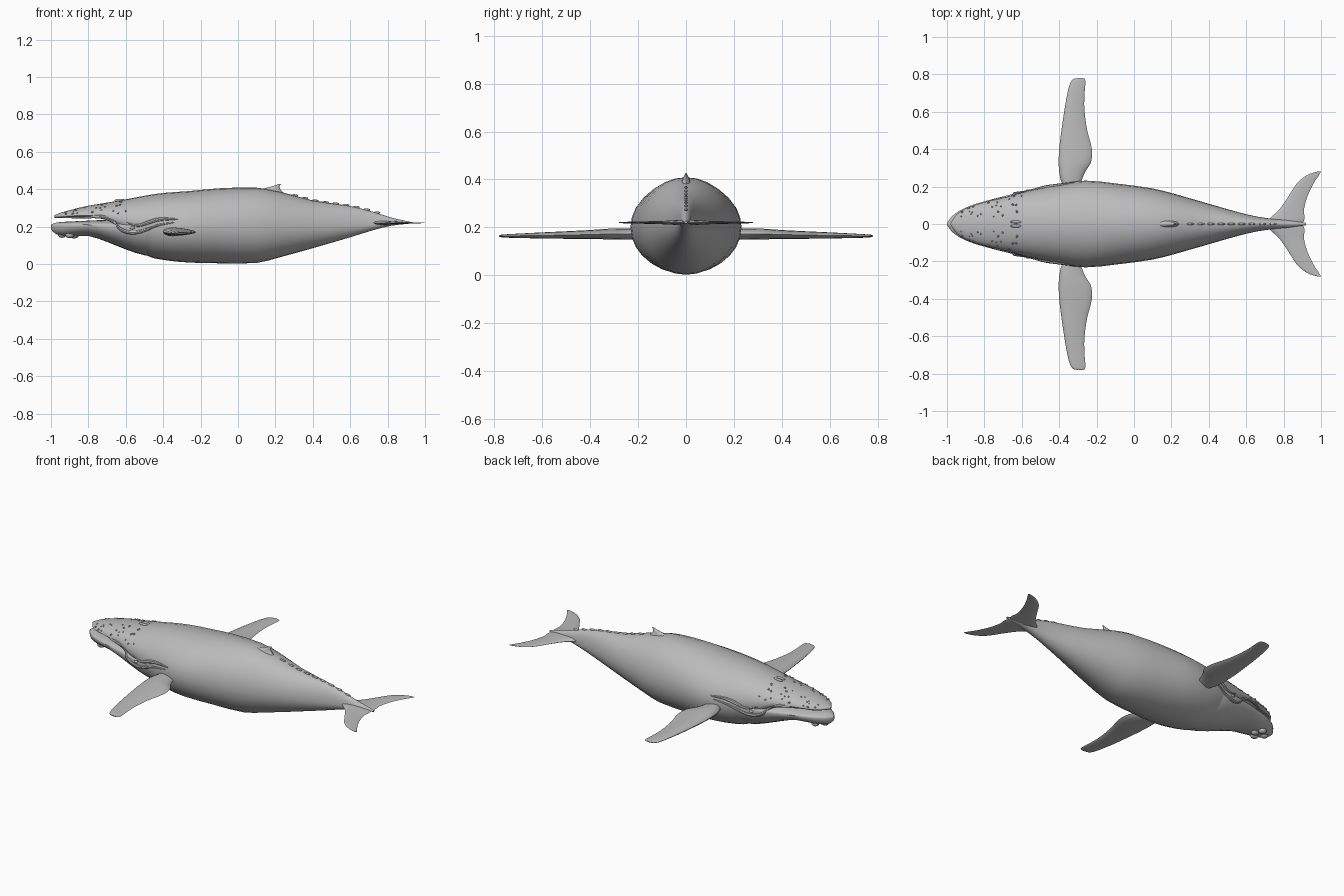
import bpy, bmesh, math, random
from mathutils import Vector, Matrix

if "Cube" in bpy.data.objects:
    bpy.data.objects.remove(bpy.data.objects["Cube"])
random.seed(4)

skin = bpy.data.materials.new("whale grey")
skin.use_nodes = True
GREY = (0.5, 0.5, 0.5, 1)
skin.diffuse_color = GREY
skin.node_tree.nodes["Principled BSDF"].inputs["Base Color"].default_value = GREY


def finish(name, bm):
    bmesh.ops.recalc_face_normals(bm, faces=bm.faces)
    mesh = bpy.data.meshes.new(name)
    bm.to_mesh(mesh)
    bm.free()
    mesh.materials.append(skin)
    obj = bpy.data.objects.new(name, mesh)
    bpy.context.collection.objects.link(obj)
    bpy.context.view_layer.objects.active = obj
    obj.select_set(True)
    bpy.ops.object.shade_smooth_by_angle(angle=math.radians(40))
    obj.select_set(False)
    return obj


def sample(table, t):
    """Smoothly interpolate table rows, keyed by their first column."""
    t = min(max(t, table[0][0]), table[-1][0])
    i = max(k for k in range(len(table) - 1) if table[k][0] <= t)
    a, b = table[i], table[i + 1]
    p, n = table[max(i - 1, 0)], table[min(i + 2, len(table) - 1)]
    h = b[0] - a[0]
    u = (t - a[0]) / h
    out = []
    for k in range(1, len(a)):
        m0 = (b[k] - p[k]) / (b[0] - p[0]) * h
        m1 = (n[k] - a[k]) / (n[0] - a[0]) * h
        out.append((2*u**3 - 3*u*u + 1) * a[k] + (u**3 - 2*u*u + u) * m0
                   + (3*u*u - 2*u**3) * b[k] + (u**3 - u*u) * m1)
    return out


def loft(name, rings):
    bm = bmesh.new()
    loops = [[bm.verts.new(p) for p in ring] for ring in rings]
    n = len(loops[0])
    for a, b in zip(loops, loops[1:]):
        for i in range(n):
            j = (i + 1) % n
            bm.faces.new((a[i], a[j], b[j], b[i]))
    bm.faces.new(loops[0])
    bm.faces.new(loops[-1][::-1])
    return finish(name, bm)


def steps(table, per):
    for a, b in zip(table, table[1:]):
        for k in range(per):
            yield a[0] + (b[0] - a[0]) * k / per
    yield table[-1][0]


def hull_point(table, x, ang):
    w, top, mid, low = sample(table, x)
    s = math.sin(ang)
    return Vector((x, w * math.cos(ang), mid + s * (top - mid if s > 0 else mid - low)))


def hull(name, table, sides=28):
    loft(name, [[hull_point(table, x, math.tau * i / sides) for i in range(sides)]
                for x in steps(table, 2)])


def blade(name, table, side, sides=14):
    """Lens-section fin; rows are span, leading x, trailing x, half thickness, z."""
    rings = []
    for y in steps(table, 3):
        lead, trail, thick, z = sample(table, y)
        ring = []
        for i in range(sides):
            a = math.tau * i / sides
            c = math.cos(a)
            ring.append(Vector(((lead + trail) / 2 - c * (trail - lead) / 2, side * y,
                                z + thick * math.sin(a) * (0.75 + 0.25 * c))))
        rings.append(ring)
    loft(name, rings)


# Body and upper jaw: x, half width, top, widest height, bottom
BODY = [
    (-.98, .006, .262, .255, .247), (-.95, .05, .274, .256, .245),
    (-.9, .083, .288, .257, .245), (-.8, .117, .312, .26, .245),
    (-.7, .14, .328, .25, .235), (-.62, .163, .342, .235, .15),
    (-.5, .192, .365, .215, .05), (-.4, .214, .38, .2, .022),
    (-.26, .232, .39, .2, .008), (-.1, .217, .405, .2, .004),
    (.1, .19, .408, .2, .006), (.22, .16, .388, .2, .035),
    (.4, .108, .34, .2, .085), (.6, .052, .31, .205, .143),
    (.72, .03, .28, .21, .18), (.82, .022, .248, .217, .205),
    (.92, .006, .226, .22, .216)]
hull("body", BODY)

# Lower jaw and throat
JAW = [
    (-1, .006, .21, .2, .185), (-.97, .045, .222, .205, .158),
    (-.9, .088, .227, .21, .148), (-.8, .121, .232, .21, .15),
    (-.7, .147, .236, .205, .118), (-.6, .171, .236, .2, .078),
    (-.5, .19, .24, .2, .047), (-.38, .19, .24, .2, .04)]
hull("lower_jaw", JAW)

# Pectoral flippers and tail flukes, mirrored across the body
FLIPPER = [
    (.17, -.36, -.29, .028, .172), (.23, -.39, -.28, .03, .172),
    (.28, -.4, -.26, .03, .172), (.33, -.403, -.23, .028, .172),
    (.4, -.4, -.225, .024, .17), (.5, -.388, -.25, .02, .168),
    (.61, -.372, -.265, .016, .166), (.69, -.358, -.265, .012, .165),
    (.75, -.342, -.26, .009, .164), (.775, -.325, -.263, .006, .164),
    (.781, -.3, -.275, .003, .164)]
FLUKE = [
    (0, .7, .9, .016, .22), (.03, .725, .912, .014, .22),
    (.075, .775, .908, .01, .22), (.155, .83, .93, .007, .22),
    (.22, .873, .962, .005, .22), (.255, .915, .985, .004, .22),
    (.272, .95, .995, .003, .22), (.28, .98, 1, .002, .22)]
for label, side in (("front", -1), ("back", 1)):
    blade(label + "_flipper", FLIPPER, side)
    blade(label + "_fluke", FLUKE, side)

# Dorsal fin: horizontal sections swept towards the tail
FIN = [(.36, .06, .26, .026), (.385, .09, .24, .022), (.402, .13, .225, .014),
       (.416, .185, .222, .008), (.428, .218, .231, .002)]
rings = []
for z in steps(FIN, 2):
    x0, x1, w = sample(FIN, z)
    rings.append([Vector(((x0 + x1) / 2 + math.cos(a) * (x1 - x0) / 2, w * math.sin(a), z))
                  for a in (math.tau * i / 12 for i in range(12))])
loft("dorsal_fin", rings)


def blobs(name, items, sub=1):
    """Ellipsoids given as (centre, (rx, ry, rz))."""
    bm = bmesh.new()
    for centre, radii in items:
        m = Matrix.Translation(centre) @ Matrix.Diagonal((*radii, 1))
        bmesh.ops.create_icosphere(bm, subdivisions=sub, radius=1, matrix=m)
    finish(name, bm)


# Tubercles on the snout
knobs = []
for _ in range(26):
    x, a = random.uniform(-.94, -.6), random.uniform(.25, 1.35)
    r = random.uniform(.004, .007)
    for ang in (a, math.pi - a):
        knobs.append((hull_point(BODY, x, ang), (r, r, r)))
blobs("snout_tubercles", knobs)

# Chin knobs, blowhole crest and low knuckles along the tail stock
blobs("chin_knobs", [(Vector((x, y, z)), (.025, .022, .018)) for x, y, z in
                     ((-.94, 0, .158), (-.9, .035, .156), (-.9, -.035, .156), (-.875, 0, .154))], 2)
blobs("blowhole", [(hull_point(BODY, -.63, math.pi / 2 + d), (.032, .008, .009))
                   for d in (-.07, .07)], 2)
blobs("tail_knuckles", [(hull_point(BODY, .3 + .055 * i, math.pi / 2), (.022, .006, .007))
                        for i in range(9)], 2)


def skin_y(x, z):
    """Half width of the outer surface at a given place along the side."""
    best = 0
    for table in (BODY, JAW):
        if x <= table[-1][0]:
            w, top, mid, low = sample(table, x)
            h = (z - mid) / (top - mid if z > mid else mid - low)
            best = max(best, w * math.sqrt(max(0, 1 - h * h)))
    return best


# Lip folds that sweep down behind the jaw, and the eyes
LIPS = {
    "lip": [(-.94, .25), (-.85, .25), (-.73, .253), (-.67, .23), (-.63, .188),
            (-.57, .168), (-.5, .18), (-.43, .207), (-.34, .222)],
    "cheek_fold": [(-.6, .225), (-.54, .205), (-.48, .222), (-.42, .238), (-.32, .24)]}
for label, side in (("front", -1), ("back", 1)):
    for fold, pts in LIPS.items():
        table = [(x, z) for x, z in pts]
        rings = []
        for x in steps(table, 3):
            z = sample(table, x)[0]
            t = (x - pts[0][0]) / (pts[-1][0] - pts[0][0])
            r = .003 + .008 * math.sin(math.pi * t)
            c = Vector((x, side * (skin_y(x, z) - .002), z))
            rings.append([c + Vector((0, r * math.cos(a), r * math.sin(a)))
                          for a in (math.tau * i / 8 for i in range(8))])
        loft(f"{label}_{fold}", rings)
    blobs(label + "_eye", [(Vector((-.565, side * skin_y(-.565, .193), .193)),
                            (.014, .007, .008))], 2)
